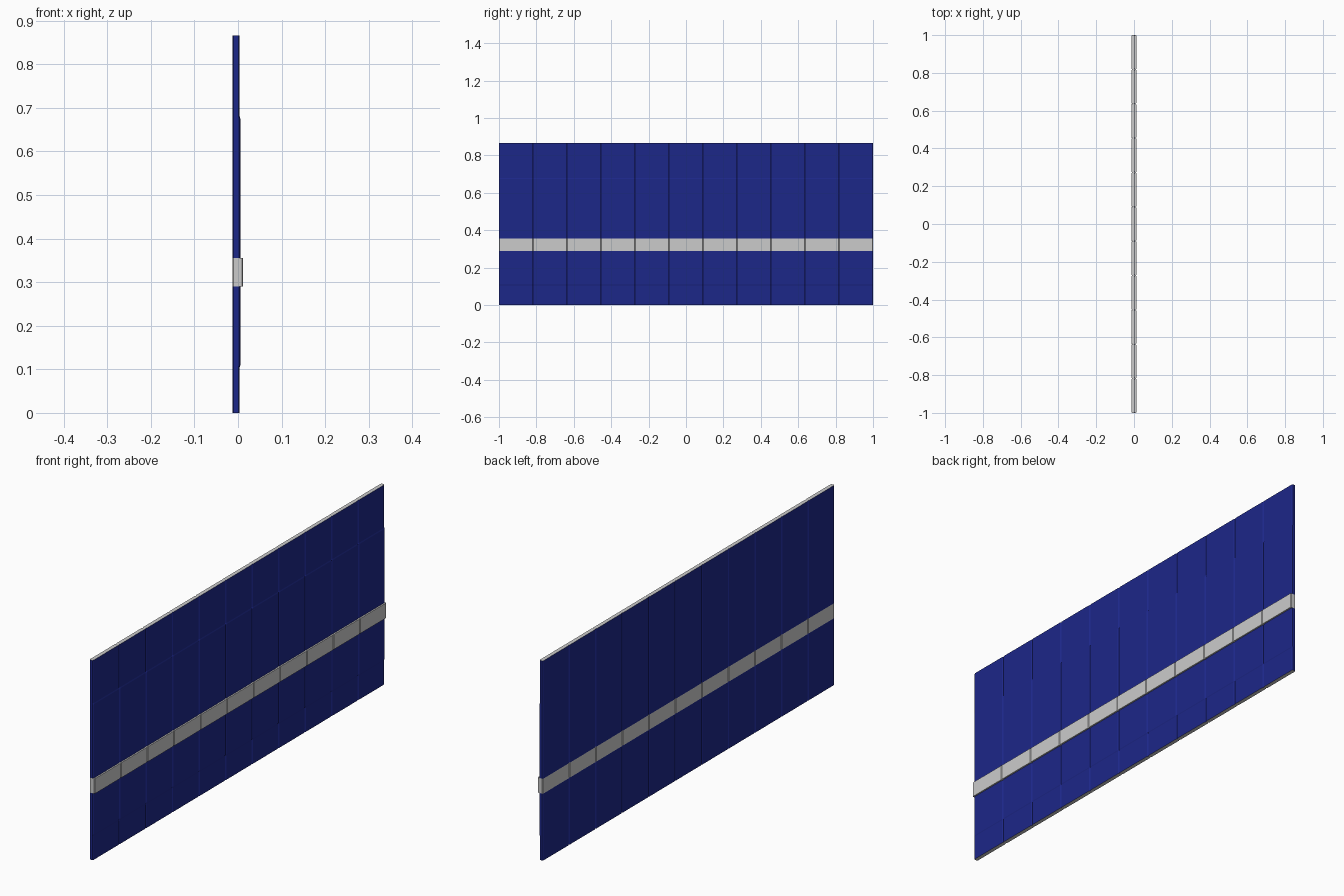
import bpy, bmesh

if "Cube" in bpy.data.objects:
    bpy.data.objects.remove(bpy.data.objects["Cube"])

COUNT = 11
WIDTH = 2.0 / COUNT
HEIGHT = 0.866

blue = bpy.data.materials.new("blue_paint")
blue.diffuse_color = (0.012, 0.02, 0.25, 1)
blue.use_nodes = True
blue.node_tree.nodes["Principled BSDF"].inputs["Base Color"].default_value = blue.diffuse_color


def prism(name, x0, x1, y0, y1, levels, cx, cy, paint=None):
    """Upright board with bevelled vertical edges; levels = (z, extra front thickness)."""
    bm = bmesh.new()
    rings = []
    for z, grow in levels:
        f = x1 + grow
        outline = [(x0 + cx, y0), (f - cx, y0), (f, y0 + cy), (f, y1 - cy),
                   (f - cx, y1), (x0 + cx, y1), (x0, y1 - cy), (x0, y0 + cy)]
        rings.append([bm.verts.new((x, y, z)) for x, y in outline])
    for low, high in zip(rings, rings[1:]):
        for i in range(8):
            j = (i + 1) % 8
            bm.faces.new((low[i], low[j], high[j], high[i]))
    # Ends stay bare grey, the sides are painted
    for ring in (rings[0][::-1], rings[-1]):
        bm.faces.new(ring).material_index = 1
    bmesh.ops.recalc_face_normals(bm, faces=bm.faces)
    mesh = bpy.data.meshes.new(name)
    mesh.materials.append(paint)
    mesh.materials.append(None)
    bm.to_mesh(mesh)
    bm.free()
    obj = bpy.data.objects.new(name, mesh)
    bpy.context.collection.objects.link(obj)


for n in range(COUNT):
    y0 = -1 + n * WIDTH
    y1 = y0 + WIDTH
    # Painted lower and upper boards, very slightly thicker towards the middle
    prism(f"lower_plank_{n}", -0.013, 0.004, y0, y1,
          [(0, 0), (0.105, 0), (0.11, 0.0015), (0.29, 0.0015)], 0.003, 0.005, blue)
    prism(f"upper_plank_{n}", -0.013, 0.004, y0, y1,
          [(0.355, 0.0015), (0.675, 0.0015), (0.68, 0), (HEIGHT, 0)], 0.003, 0.005, blue)
    # Bare grey rail segment standing proud of the boards
    prism(f"rail_segment_{n}", -0.013, 0.012, y0, y1,
          [(0.29, 0), (0.355, 0)], 0.003, 0.003)
